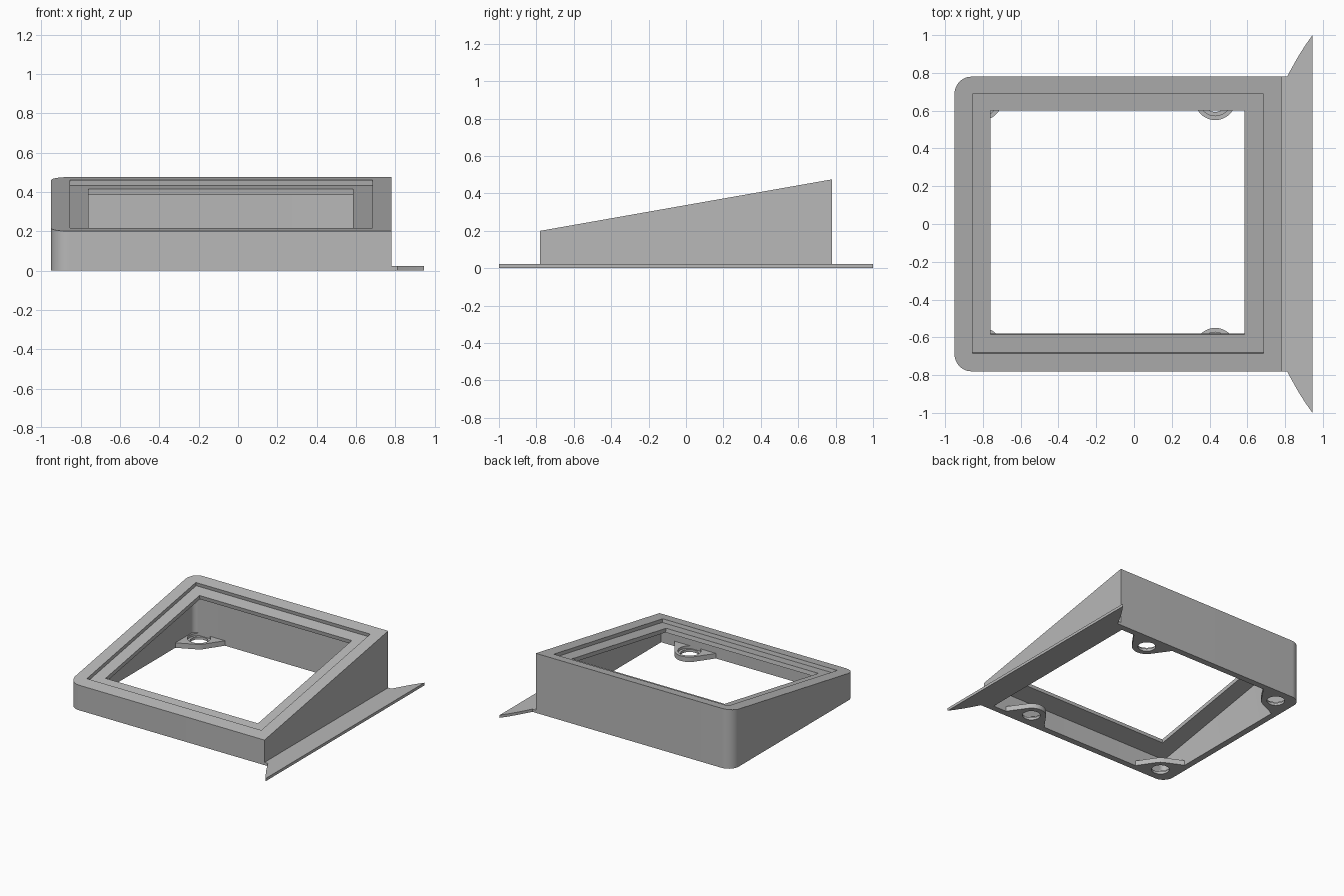
import bpy, bmesh, math
from mathutils import Matrix

cube = bpy.data.objects.get("Cube")
if cube:
    bpy.data.objects.remove(cube, do_unlink=True)

grey = bpy.data.materials.new("plain_grey")
grey.use_nodes = True
GREY = (0.48, 0.48, 0.48, 1)
grey.diffuse_color = GREY
grey.node_tree.nodes["Principled BSDF"].inputs["Base Color"].default_value = GREY

TILT = math.radians(10)
MID_Z = 0.3375


def slope(y, drop=0.0):
    return MID_Z + y * math.tan(TILT) - drop / math.cos(TILT)


def make(name, bm):
    bmesh.ops.recalc_face_normals(bm, faces=bm.faces)
    mesh = bpy.data.meshes.new(name)
    bm.to_mesh(mesh)
    bm.free()
    mesh.materials.append(grey)
    obj = bpy.data.objects.new(name, mesh)
    bpy.context.collection.objects.link(obj)
    return obj


def prism(name, outline, bottom, top):
    """Extrude an outline from bottom up to top(y)."""
    bm = bmesh.new()
    base = bm.faces.new([bm.verts.new((x, y, bottom)) for x, y in outline])
    new = bmesh.ops.extrude_face_region(bm, geom=[base])["geom"]
    for v in new:
        if isinstance(v, bmesh.types.BMVert):
            v.co.z = top(v.co.y)
    return make(name, bm)


def arc(cx, cy, r, start, end, n):
    return [(cx + r * math.cos(math.radians(start + (end - start) * i / n)),
             cy + r * math.sin(math.radians(start + (end - start) * i / n)))
            for i in range(n + 1)]


def shell_outline(inset):
    """Rectangle with the two -x corners rounded."""
    x, y = 0.78 - inset, 0.78 - inset
    r = 0.09 - inset
    return ([(x, -y), (x, y)] + arc(-0.86, 0.69, r, 90, 180, 12)
            + arc(-0.86, -0.69, r, 180, 270, 12))


def tilted_box(name, x0, x1, s0, s1, depth):
    """Box cutter square to the sloping top."""
    bm = bmesh.new()
    high = 0.2
    bmesh.ops.create_cube(bm, size=1, matrix=Matrix.LocRotScale(
        ((x0 + x1) / 2, (s0 + s1) / 2, (high - depth) / 2), None,
        (x1 - x0, s1 - s0, high + depth)))
    bm.transform(Matrix.Translation((0, 0, MID_Z)) @ Matrix.Rotation(TILT, 4, "X"))
    return make(name, bm)


def cut(obj, cutters):
    for c in cutters:
        mod = obj.modifiers.new("cut", "BOOLEAN")
        mod.operation = "DIFFERENCE"
        mod.solver = "EXACT"
        mod.object = c
    bpy.context.view_layer.update()
    graph = bpy.context.evaluated_depsgraph_get()
    mesh = bpy.data.meshes.new_from_object(obj.evaluated_get(graph))
    obj.modifiers.clear()
    obj.data = mesh
    for c in cutters:
        bpy.data.objects.remove(c, do_unlink=True)


def smooth(obj):
    bpy.ops.object.select_all(action="DESELECT")
    obj.select_set(True)
    bpy.context.view_layer.objects.active = obj
    bpy.ops.object.shade_smooth_by_angle(angle=math.radians(30))


# Wedge housing: hollow from below, with a stepped window in the sloping top
housing = prism("wedge_housing", shell_outline(0), 0, slope)
cut(housing, [
    prism("cavity_cutter", shell_outline(0.05), -0.1, lambda y: slope(y, 0.06)),
    tilted_box("recess_cutter", -0.855, 0.685, -0.695, 0.70, 0.028),
    tilted_box("window_cutter", -0.76, 0.585, -0.598, 0.604, 0.12),
])
smooth(housing)

# Side flange with flared, slightly curved ends
flare = [(0.81, 0.78), (0.84, 0.835), (0.873, 0.893), (0.908, 0.948), (0.945, 1.0)]
flange = prism("side_flange",
               [(0.76, 0.78)] + flare + [(x, -y) for x, y in reversed(flare)]
               + [(0.76, -0.78)], 0, lambda y: 0.022)

# Screw tabs: rounded ends blending into the walls, with stepped holes
TAB_Y, TAB_TOP = 0.658, 0.04


def screw_tab(name, cx, side, anchors):
    points = arc(cx, TAB_Y, 0.108, 0, 360, 48)[:-1]
    # keep the rounded end within the wall thickness
    points = [(max(x, -0.92), min(y, 0.745)) for x, y in points] + anchors
    bm = bmesh.new()
    for z in (0, TAB_TOP):
        for x, y in points:
            bm.verts.new((x, y * side, z))
    hull = bmesh.ops.convex_hull(bm, input=bm.verts)
    loose = {g for g in hull["geom_interior"] + hull["geom_unused"]
             if isinstance(g, bmesh.types.BMVert)}
    bmesh.ops.delete(bm, geom=list(loose), context="VERTS")
    bmesh.ops.dissolve_limit(bm, angle_limit=0.01, verts=bm.verts, edges=bm.edges)
    tab = make(name, bm)
    cut(tab, [prism("hole_cutter", arc(cx, TAB_Y * side, r, 0, 360, 40)[:-1],
                    z, lambda y: 0.1)
              for r, z in ((0.065, -0.1), (0.085, 0.02))])
    smooth(tab)


for label, side in (("front", -1), ("back", 1)):
    screw_tab(label + "_wall_tab", 0.43, side, [(0.24, 0.74), (0.62, 0.74)])
    screw_tab(label + "_corner_tab", -0.805, side,
              [(-0.91, 0.49), (-0.91, 0.73), (-0.62, 0.74)])
